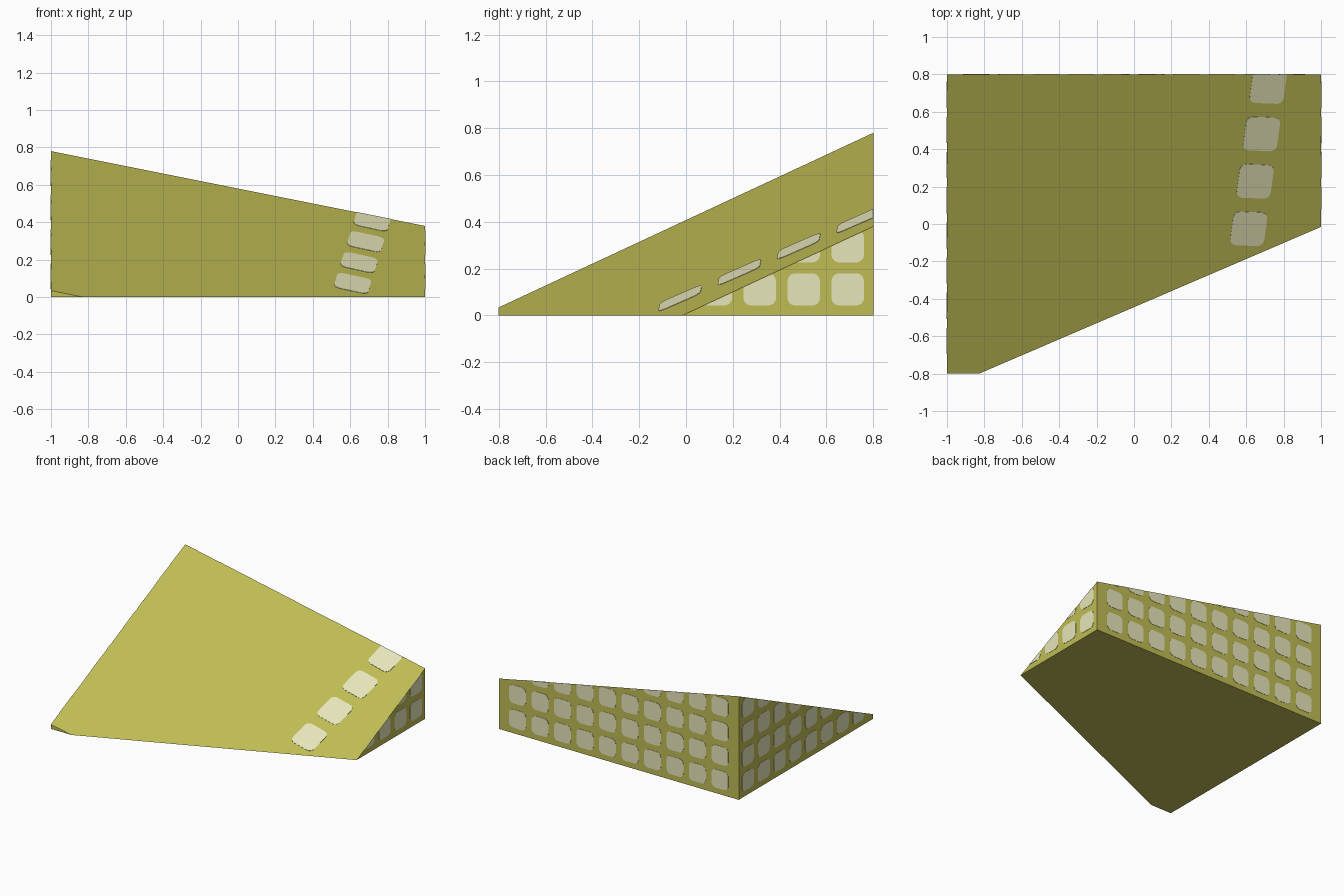
import bpy, bmesh, math
from mathutils import Vector

if "Cube" in bpy.data.objects:
    bpy.data.objects.remove(bpy.data.objects["Cube"])


def material(name, rgb):
    m = bpy.data.materials.new(name)
    m.diffuse_color = (*rgb, 1)
    m.use_nodes = True
    m.node_tree.nodes["Principled BSDF"].inputs["Base Color"].default_value = m.diffuse_color
    return m


olive = material("olive yellow", (0.53, 0.505, 0.09))
cream = material("pale cream", (0.81, 0.80, 0.50))

# Sloping top plane: z = H + SX*x + SY*y
H, SX, SY = 0.2072, -0.2, 0.466
slope_point = Vector((0, 0, H))
slope_normal = Vector((-SX, -SY, 1)).normalized()


def trim(bm, point, normal, fill=False):
    """Cut away everything on the normal side of a plane."""
    cut = bmesh.ops.bisect_plane(bm, geom=bm.verts[:] + bm.edges[:] + bm.faces[:],
                                 plane_co=point, plane_no=normal, clear_outer=True)
    if fill:
        edges = [e for e in cut["geom_cut"] if isinstance(e, bmesh.types.BMEdge)]
        bmesh.ops.contextual_create(bm, geom=edges)


def finish(bm, name, mat):
    mesh = bpy.data.meshes.new(name)
    bm.to_mesh(mesh)
    bm.free()
    ob = bpy.data.objects.new(name, mesh)
    mesh.materials.append(mat)
    bpy.context.collection.objects.link(ob)
    return ob


def tiles(name, centres, u, v, hu, hv, clips, r=0.034):
    """Thin rounded tiles, facing u x v, trimmed by the clip planes."""
    bm = bmesh.new()
    u, v = Vector(u).normalized(), Vector(v).normalized()
    corners = ((1, 1), (-1, 1), (-1, -1), (1, -1))
    for c in centres:
        ring = []
        for k, (sx, sy) in enumerate(corners):
            for j in range(5):
                a = math.pi / 2 * (k + j / 4)
                ring.append(bm.verts.new(Vector(c)
                            + u * (sx * (hu - r) + r * math.cos(a))
                            + v * (sy * (hv - r) + r * math.sin(a))))
        bm.faces.new(ring)
    for point, normal in clips:
        trim(bm, point, normal)
    ob = finish(bm, name, cream)
    s = ob.modifiers.new("thickness", 'SOLIDIFY')
    s.thickness, s.offset = 0.002, 1


# Wedge body: a box cut by the slope
bm = bmesh.new()
bmesh.ops.create_cube(bm, size=1)
for p in bm.verts:
    p.co = Vector((p.co.x * 2, p.co.y * 1.6, p.co.z + 0.5))
trim(bm, slope_point, slope_normal, fill=True)
bmesh.ops.recalc_face_normals(bm, faces=bm.faces)
finish(bm, "wedge_body", olive)

# Tile grids on the right, left and back walls
under_slope = [(slope_point, slope_normal)]
rows = [0.111 + 0.184 * j for j in range(4)]
cols_y = [0.691 - 0.188 * i for i in range(8)]
cols_x = [(i - 4.5) * 0.1875 for i in range(10)]
for name, side in (("right_tiles", 1), ("left_tiles", -1)):
    tiles(name, [(side, y, z) for y in cols_y for z in rows],
          (0, side, 0), (0, 0, 1), 0.07, 0.069, under_slope)
tiles("back_tiles", [(x, 0.8, z) for x in cols_x for z in rows],
      (-1, 0, 0), (0, 0, 1), 0.07, 0.069, under_slope)

# Single row of tiles on the slope, running slightly askew
dx = 0.137
v = Vector((dx, 1, SX * dx + SY))
u = v.cross(slope_normal)
row = []
for i in range(4):
    x, y = 0.613 + 0.0347 * i, -0.025 + 0.2535 * i
    row.append((x, y, H + SX * x + SY * y))
tiles("slope_tiles", row, u, v, 0.093, 0.099, [((0, 0.8, 0), (0, 1, 0))], 0.036)
